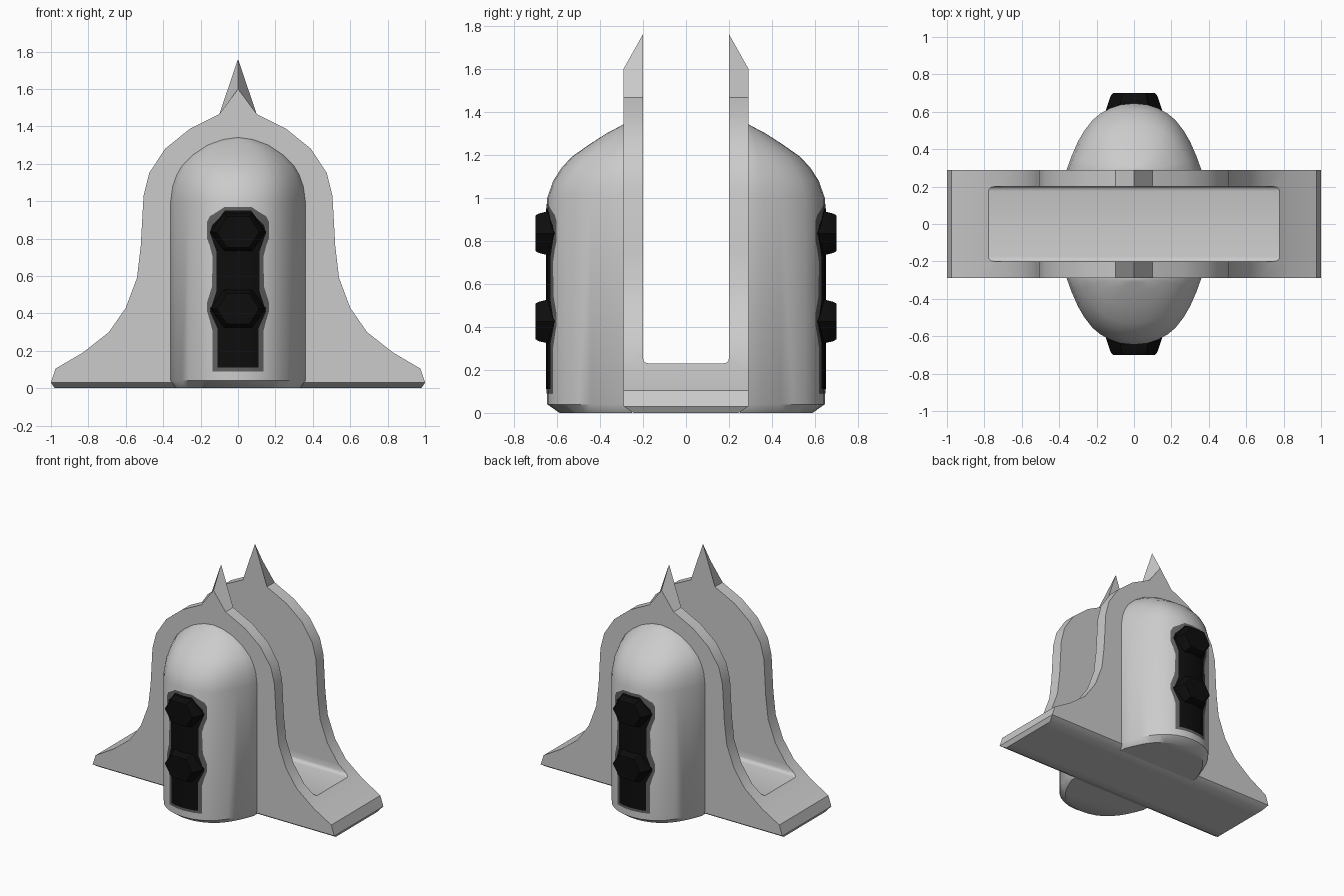
import bpy, bmesh, math

cube = bpy.data.objects.get("Cube")
if cube:
    bpy.data.objects.remove(cube)


def material(name, v):
    m = bpy.data.materials.new(name)
    m.use_nodes = True
    m.diffuse_color = (v, v, v, 1)
    m.node_tree.nodes["Principled BSDF"].inputs["Base Color"].default_value = (v, v, v, 1)
    return m


shell_grey = material("light grey", 0.6)
trim_grey = material("dark grey", 0.12)
black = material("black", 0.004)


def finish(name, bm, mat, angle=35):
    bmesh.ops.recalc_face_normals(bm, faces=bm.faces)
    mesh = bpy.data.meshes.new(name)
    bm.to_mesh(mesh)
    bm.free()
    mesh.materials.append(mat)
    ob = bpy.data.objects.new(name, mesh)
    bpy.context.collection.objects.link(ob)
    smooth(ob, angle)
    return ob


def smooth(ob, angle):
    bpy.ops.object.select_all(action='DESELECT')
    ob.select_set(True)
    bpy.context.view_layer.objects.active = ob
    bpy.ops.object.shade_smooth_by_angle(angle=math.radians(angle))


def bridge(bm, a, b, closed):
    n = len(a)
    for i in range(n if closed else n - 1):
        j = (i + 1) % n
        bm.faces.new((a[i], a[j], b[j], b[i]))


# Bell-shaped body with a spike on each outer wall
side = [(1, .03), (.975, .105), (.83, .19), (.69, .30), (.60, .43), (.54, .59),
        (.52, .76), (.505, 1.03), (.475, 1.15), (.39, 1.28), (.26, 1.385), (.10, 1.465)]
bm = bmesh.new()
loops = []
for y, tip in ((-.29, 1.6), (-.2, 1.76), (.2, 1.76), (.29, 1.6)):
    outline = side + [(0, tip)] + [(-x, z) for x, z in reversed(side)]
    loops.append([bm.verts.new((x, y, z)) for x, z in outline])
for a, b in zip(loops, loops[1:]):
    bridge(bm, a, b, True)
bm.faces.new(loops[0])
bm.faces.new(loops[-1])
bmesh.ops.recalc_face_normals(bm, faces=bm.faces)
# Chamfered foot
under = [f for f in bm.faces if f.normal.z < -.9]
new = bmesh.ops.extrude_face_region(bm, geom=under)["geom"]
for v in new:
    if isinstance(v, bmesh.types.BMVert):
        v.co = (v.co.x * .98, v.co.y * .84, 0)
body = finish("bell_body", bm, shell_grey)

# Open channel between the two walls
bm = bmesh.new()
bmesh.ops.create_cube(bm, size=1)
for v in bm.verts:
    v.co = (v.co.x * 3, v.co.y * .4, .23 + (v.co.z + .5) * 2)
low = [e for e in bm.edges if all(v.co.z < .3 for v in e.verts)
       and abs(e.verts[0].co.y - e.verts[1].co.y) < .01]
bmesh.ops.bevel(bm, geom=low, offset=.025, segments=3, profile=.5, affect='EDGES')
cutter = finish("channel_cutter", bm, shell_grey)
cut = body.modifiers.new("channel", 'BOOLEAN')
cut.operation = 'DIFFERENCE'
cut.solver = 'EXACT'
cut.object = cutter
bpy.context.view_layer.objects.active = body
bpy.ops.object.modifier_apply(modifier=cut.name)
bpy.data.objects.remove(cutter)
smooth(body, 35)

# Half-round pod plan (half width, distance out from the wall)
plan = [(0, .355), (.07, .348), (.13, .328), (.18, .3), (.22, .267),
        (.265, .21), (.30, .15), (.335, .07), (.36, 0)]
WALL = .29


def surface(x):
    x = abs(x)
    for (x0, d0), (x1, d1) in zip(plan, plan[1:]):
        if x <= x1:
            return WALL + d0 + (d1 - d0) * (x - x0) / (x1 - x0)
    return WALL


# Pod levels: height, width scale, depth scale
levels = [(0, .92, .84), (.04, 1, 1), (1.0, 1, 1), (1.08, .97, .92), (1.14, .91, .81),
          (1.19, .83, .68), (1.25, .66, .44), (1.3, .45, .22), (1.33, .22, .06), (1.34, .02, .01)]


def pod(name, s):
    bm = bmesh.new()
    half = [(-x, d) for x, d in reversed(plan)] + plan[1:]
    rings = []
    for z, sx, sy in levels:
        pts = [(x * sx, WALL + d * sy) for x, d in half]
        pts = [(pts[0][0], .25)] + pts + [(pts[-1][0], .25)]
        rings.append([bm.verts.new((x, s * y, z)) for x, y in pts])
    for a, b in zip(rings, rings[1:]):
        bridge(bm, a, b, True)
    bm.faces.new(rings[0])
    bm.faces.new(rings[-1])
    finish(name, bm, shell_grey, 40)


def strip(name, s, rows, lift, mat):
    """Thin skin hugging the pod, given (height, half width) rows."""
    bm = bmesh.new()
    cols = 12
    grid = []
    for z, w in rows:
        xs = [w * (2 * i / cols - 1) for i in range(cols + 1)]
        grid.append([bm.verts.new((x, s * (surface(x) + lift), z)) for x in xs])
    for a, b in zip(grid, grid[1:]):
        bridge(bm, a, b, False)
    ob = finish(name, bm, mat)
    # Face outward
    if ob.data.polygons[0].normal.y * s < 0:
        ob.data.flip_normals()


def knob(name, s, z):
    """Six-sided tapered stud."""
    bm = bmesh.new()
    hexagon = [(.15, 0), (.08, .11), (-.08, .11), (-.15, 0), (-.08, -.11), (.08, -.11)]
    rings = []
    for y, k in ((.55, 1), (.61, 1), (.685, .83), (.70, .75)):
        rings.append([bm.verts.new((x * k, s * y, z + h * k)) for x, h in hexagon])
    for a, b in zip(rings, rings[1:]):
        bridge(bm, a, b, True)
    bm.faces.new(rings[0])
    bm.faces.new(rings[-1])
    finish(name, bm, black, 30)


border = [(.09, .135), (.3, .135), (.36, .15), (.41, .165), (.46, .165), (.54, .14), (.70, .135),
          (.76, .15), (.80, .165), (.89, .165), (.92, .15), (.95, .10), (.97, .07)]
core = [(.11, .11), (.32, .11), (.41, .15), (.52, .115), (.73, .115), (.83, .15),
        (.87, .14), (.91, .10), (.95, .07)]
for label, s in (("front", -1), ("back", 1)):
    pod(label + "_pod", s)
    strip(label + "_border", s, border, .003, trim_grey)
    strip(label + "_core", s, core, .006, black)
    knob(label + "_upper_knob", s, .835)
    knob(label + "_lower_knob", s, .425)
